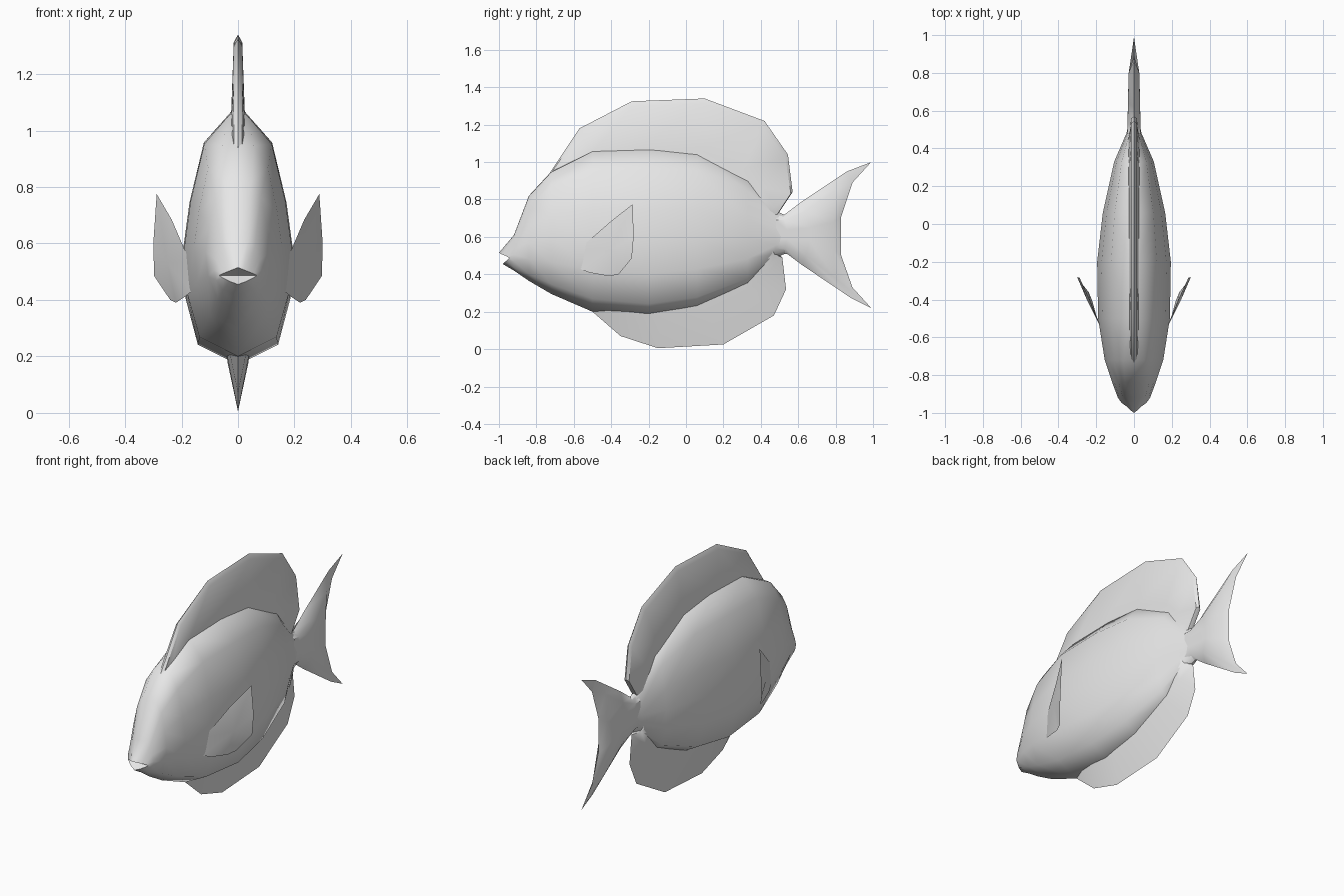
import bpy, bmesh, math

if "Cube" in bpy.data.objects:
    bpy.data.objects.remove(bpy.data.objects["Cube"])

grey = bpy.data.materials.new("plain grey")
grey.diffuse_color = (0.8, 0.8, 0.8, 1)
grey.use_nodes = True
grey.node_tree.nodes["Principled BSDF"].inputs["Base Color"].default_value = grey.diffuse_color


def finish(bm, name, angle):
    bmesh.ops.remove_doubles(bm, verts=bm.verts[:], dist=0.0005)
    bmesh.ops.recalc_face_normals(bm, faces=bm.faces[:])
    me = bpy.data.meshes.new(name)
    bm.to_mesh(me)
    bm.free()
    me.materials.append(grey)
    ob = bpy.data.objects.new(name, me)
    bpy.context.collection.objects.link(ob)
    bpy.ops.object.select_all(action='DESELECT')
    ob.select_set(True)
    bpy.context.view_layer.objects.active = ob
    bpy.ops.object.shade_smooth_by_angle(angle=math.radians(angle))
    return ob


def sheet(name, rows, angle=45):
    """Skin rows of half-section points, plus their mirror image."""
    bm = bmesh.new()
    for s in (1, -1):
        grid = [[bm.verts.new((s * x, y, z)) for x, y, z in r] for r in rows]
        for a, b in zip(grid, grid[1:]):
            for i in range(len(a) - 1):
                bm.faces.new((a[i], a[i + 1], b[i + 1], b[i]))
    return finish(bm, name, angle)


# Body: section shape blends from broad head to narrow-backed trunk
HEIGHT = [1, .995, .875, .64, .45, .26, .08, 0]
HEAD = [0, .42, .70, .90, 1, .92, .62, 0]
TRUNK = [0, .13, .62, .88, 1, .95, .73, 0]
stations = [  # y, bottom, top, half width, trunk blend
    (-.92, .42, .61, .085, 0), (-.84, .365, .82, .115, 0),
    (-.72, .295, .95, .155, .2), (-.5, .20, 1.06, .19, .9),
    (-.2, .17, 1.07, .195, 1), (.06, .21, 1.05, .165, 1),
    (.33, .33, .92, .105, 1), (.48, .49, .74, .04, 1), (.53, .51, .715, .03, 1)]
lips = [(0, -1, .515), (.02, -.985, .507), (.04, -.965, .499), (.055, -.955, .493),
        (.067, -.945, .487), (.05, -.955, .476), (.03, -.968, .466), (0, -.98, .455)]
rows = [[(0, -.935, .487)] * 8, lips]
for y, b, t, w, k in stations:
    rows.append([(w * (h + (n - h) * k), y, b + (t - b) * f)
                 for f, h, n in zip(HEIGHT, HEAD, TRUNK)])
sheet("body", rows, 60)


def fin(name, base, edge, profile):
    """Thin fin between two lines; profile lists (fraction outward, half width)."""
    sheet(name, [[(w, b[0] + (e[0] - b[0]) * f, b[1] + (e[1] - b[1]) * f)
                  for f, w in profile] for b, e in zip(base, edge)])


# Fins along the back and the belly
fin("dorsal_fin",
    [(-.68, .88), (-.5, 1.0), (-.25, 1.0), (.06, 1.0), (.28, .9), (.38, .82), (.45, .74), (.45, .70)],
    [(-.73, .94), (-.57, 1.18), (-.29, 1.325), (.1, 1.34), (.42, 1.22), (.545, 1.04), (.57, .84), (.49, .72)],
    [(0, .03), (.2, .024), (.92, .015), (1, 0)])
fin("anal_fin",
    [(-.42, .26), (-.3, .23), (-.12, .23), (.08, .27), (.28, .36), (.4, .44), (.46, .51), (.46, .53)],
    [(-.5, .2), (-.35, .07), (-.15, .005), (.2, .025), (.47, .18), (.535, .32), (.515, .49), (.48, .52)],
    [(0, .045), (.25, .036), (1, 0)])

# Tail fin: rays run from the root to the forked rear edge
rays = [[(.48, .73), (.52, .715), (.62, .79), (.86, .95), (.99, 1.0)],
        [(.48, .69), (.53, .69), (.64, .74), (.80, .85), (.89, .89)],
        [(.48, .64), (.54, .64), (.66, .65), (.79, .68), (.83, .71)],
        [(.48, .59), (.54, .59), (.66, .58), (.79, .53), (.83, .50)],
        [(.48, .54), (.53, .54), (.64, .50), (.80, .38), (.89, .33)],
        [(.48, .50), (.54, .51), (.62, .45), (.88, .275), (.99, .22)]]
thick = [.035, .034, .032, .028, 0]
sheet("tail_fin", [[(0 if i in (0, 5) else w, y, z) for w, (y, z) in zip(thick, r)]
                   for i, r in enumerate(rays)])

# Side fins: thin plates flaring away from the body
outline = [(.165, -.57, .54), (.19, -.52, .58), (.235, -.40, .685), (.288, -.285, .775),
           (.30, -.28, .60), (.297, -.29, .485), (.24, -.36, .40), (.22, -.41, .39),
           (.19, -.52, .41), (.165, -.57, .43)]
bm = bmesh.new()
for s in (1, -1):
    rim = [bm.verts.new((s * x, y, z)) for x, y, z in outline]
    for off in (.008, -.008):
        hub = bm.verts.new((s * (.242 + off), -.40, .53))
        for i, v in enumerate(rim):
            bm.faces.new((v, rim[(i + 1) % len(rim)], hub))
finish(bm, "side_fins", 40)
